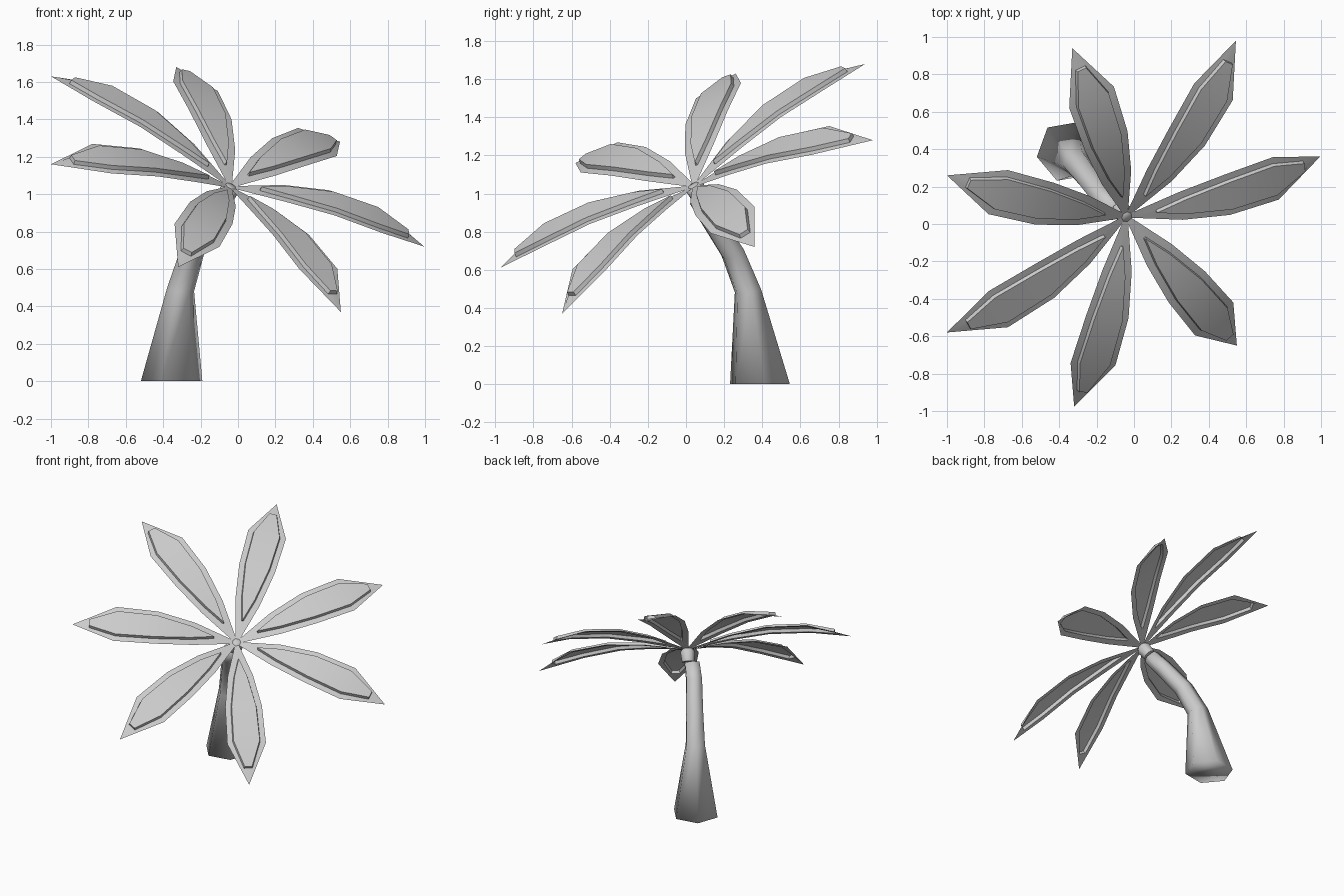
import bpy, bmesh, math
from mathutils import Vector

if "Cube" in bpy.data.objects:
    bpy.data.objects.remove(bpy.data.objects["Cube"])

CROWN = Vector((-0.04, 0.04, 1.04))
AXIS = Vector((0.39, -0.449, 0.804)).normalized()   # tilted crown axis


def make_object(name, bm, angle):
    mesh = bpy.data.meshes.new(name)
    bm.to_mesh(mesh)
    bm.free()
    obj = bpy.data.objects.new(name, mesh)
    bpy.context.collection.objects.link(obj)
    bpy.ops.object.select_all(action='DESELECT')
    obj.select_set(True)
    bpy.context.view_layer.objects.active = obj
    bpy.ops.object.shade_smooth_by_angle(angle=math.radians(angle))
    return obj


def loft(name, rings, sides, turn=0.0, angle=180):
    """Closed tube through (centre, radius, direction) rings."""
    bm = bmesh.new()
    loops = []
    for centre, radius, axis in rings:
        tilt = Vector((0, 0, 1)).rotation_difference(axis.normalized())
        loop = []
        for i in range(sides):
            a = turn + math.tau * i / sides
            p = tilt @ Vector((math.cos(a), math.sin(a), 0)) * radius
            loop.append(bm.verts.new(Vector(centre) + p))
        loops.append(loop)
    for low, high in zip(loops, loops[1:]):
        for i in range(sides):
            j = (i + 1) % sides
            bm.faces.new((low[i], low[j], high[j], high[i]))
    bm.faces.new(loops[0][::-1])
    bm.faces.new(loops[-1])
    return make_object(name, bm, angle)


# Leaf stations: distance, half width, height of the rim, then of the inner panel
STATIONS = [((0.02, 0.014, 0.003), (0.14, 0.006, 0.033)),
            ((0.26, 0.088, 0.058), (0.28, 0.050, 0.062)),
            ((0.49, 0.128, 0.088), (0.50, 0.090, 0.089)),
            ((0.745, 0.135, 0.075), (0.735, 0.096, 0.076)),
            ((1.0, 0.0, 0.0), (0.90, 0.030, 0.036))]


def leaf(name, tip, lift=0.022):
    """Arched leaf: flat rim, short wall, raised inner panel."""
    along = Vector(tip) - CROWN
    length = along.length
    along.normalize()
    side = along.cross(AXIS).normalized()
    up = side.cross(along)
    bm = bmesh.new()

    def ring(k, raise_by=0.0, shrink=0.0):
        pts = [s[k] for s in STATIONS]
        left = [(d, -max(w - shrink, 0), h) for d, w, h in pts]
        right = [(d, max(w - shrink, 0), h) for d, w, h in pts]
        return [bm.verts.new(CROWN + along * d * length + side * w + up * (h + raise_by))
                for d, w, h in left + right[::-1]]

    rim, foot, panel = ring(0), ring(1), ring(1, lift, 0.005)
    count = len(rim)
    for a, b in ((rim, foot), (foot, panel)):
        for i in range(count):
            j = (i + 1) % count
            bm.faces.new((a[i], a[j], b[j], b[i]))
    for i in range(count // 2 - 1):
        bm.faces.new((panel[i], panel[i + 1], panel[count - 2 - i], panel[count - 1 - i]))
    bmesh.ops.remove_doubles(bm, verts=bm.verts, dist=0.0005)
    bmesh.ops.recalc_face_normals(bm, faces=bm.faces)
    if sum(f.normal.dot(up) for f in bm.faces) < 0:
        bmesh.ops.reverse_faces(bm, faces=bm.faces)
    return make_object(name, bm, 50)


# Curved six-sided trunk
loft("trunk", [((-0.355, 0.388, 0.0), 0.167, Vector((0, 0, 1))),
               ((-0.307, 0.325, 0.49), 0.074, Vector((0.16, -0.17, 1))),
               ((-0.245, 0.245, 0.69), 0.066, Vector((0.4, -0.44, 1))),
               ((-0.16, 0.13, 0.87), 0.062, Vector((0.5, -0.55, 1))),
               ((-0.10, 0.07, 0.965), 0.058, AXIS)], 6, math.radians(10))

# Hub that carries the leaves, widening a little upwards
loft("crown_hub", [(CROWN - AXIS * 0.09, 0.045, AXIS),
                   (CROWN - AXIS * 0.02, 0.052, AXIS),
                   (CROWN + AXIS * 0.004, 0.035, AXIS)], 7, angle=60)

# Seven leaves, placed by their tips
tips = [(0.545, 0.98, 1.28), (0.995, 0.36, 0.72), (0.55, -0.65, 0.37),
        (-0.32, -0.975, 0.61), (-1.0, -0.58, 1.16), (-1.0, 0.26, 1.63),
        (-0.33, 0.94, 1.68)]
for n, tip in enumerate(tips, 1):
    leaf(f"leaf_{n}", tip)
